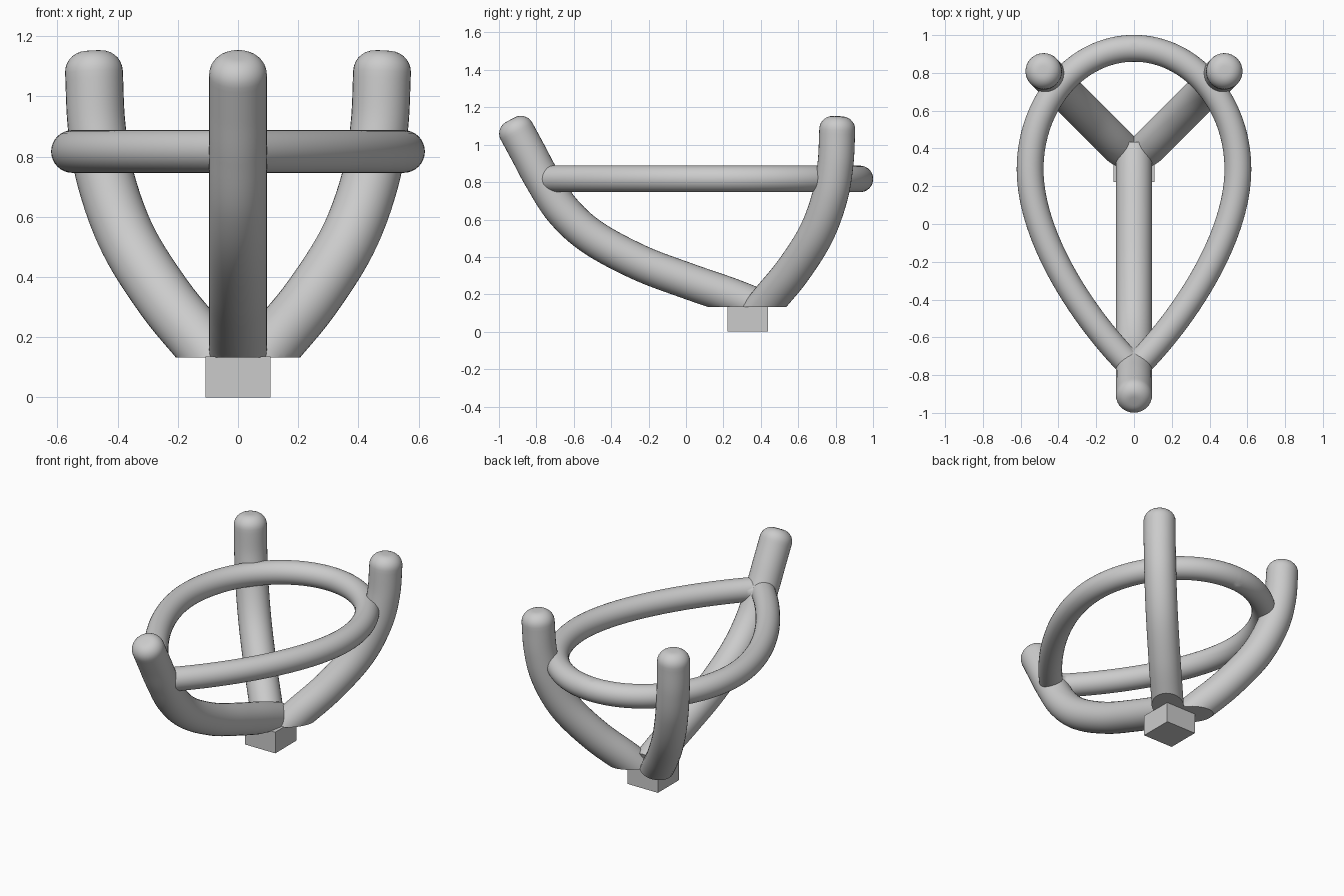
import bpy, bmesh, math
from mathutils import Vector, Matrix
from mathutils.geometry import interpolate_bezier

if "Cube" in bpy.data.objects:
    bpy.data.objects.remove(bpy.data.objects["Cube"])

HUB_Y, HUB_TOP = 0.33, 0.135


def spline(pts, steps=8):
    """Smooth curve through all points (Catmull-Rom as bezier pieces)."""
    p = [Vector(q) for q in pts]
    p = [2 * p[0] - p[1]] + p + [2 * p[-1] - p[-2]]
    out = []
    for a, b, c, d in zip(p, p[1:], p[2:], p[3:]):
        out += interpolate_bezier(b, b + (c - a) / 6, c - (d - b) / 6, c, steps + 1)[:-1]
    return out + [p[-2]]


def sweep(path, radius, normal, fillet=0.0, sides=32):
    """Round tube along a planar path; the far end may get a rounded cap."""
    bm = bmesh.new()
    stations = []
    for i, p in enumerate(path):
        t = (path[min(i + 1, len(path) - 1)] - path[max(i - 1, 0)]).normalized()
        stations.append((p, t, radius))
    if fillet:
        end, dirn = path[-1], t
        for k in range(1, 8):
            a = k / 7 * math.pi / 2
            stations.append((end + dirn * fillet * math.sin(a), dirn,
                             radius - fillet * (1 - math.cos(a))))
    rings = []
    for p, t, r in stations:
        side = t.cross(normal)
        rings.append([bm.verts.new(p + r * (math.cos(a) * normal + math.sin(a) * side))
                      for a in (2 * math.pi * j / sides for j in range(sides))])
    for A, B in zip(rings, rings[1:]):
        for j in range(sides):
            k = (j + 1) % sides
            bm.faces.new((A[j], A[k], B[k], B[j]))
    if fillet:
        bm.faces.new(rings[-1])
        bm.faces.new(rings[0])
    return bm


def cut(bm, co, no, fill=False):
    """Remove everything on the positive side of a plane."""
    geom = bm.verts[:] + bm.edges[:] + bm.faces[:]
    res = bmesh.ops.bisect_plane(bm, geom=geom, dist=1e-5, plane_co=co,
                                 plane_no=no, clear_outer=True)
    if fill:
        edges = [e for e in res["geom_cut"] if isinstance(e, bmesh.types.BMEdge)]
        bmesh.ops.holes_fill(bm, edges=edges, sides=0)


def finish(name, bm):
    bmesh.ops.recalc_face_normals(bm, faces=bm.faces)
    me = bpy.data.meshes.new(name)
    bm.to_mesh(me)
    bm.free()
    ob = bpy.data.objects.new(name, me)
    bpy.context.collection.objects.link(ob)
    bpy.ops.object.select_all(action='DESELECT')
    bpy.context.view_layer.objects.active = ob
    ob.select_set(True)
    bpy.ops.object.shade_smooth_by_angle(angle=math.radians(35))
    return ob


def prong(name, profile, angle):
    """Curved prong: profile in (distance from hub, height), turned about the hub."""
    bm = sweep(spline([(r, 0, z) for r, z in profile]), 0.096, Vector((0, 1, 0)), 0.07)
    cut(bm, (0, 0, HUB_TOP - 0.003), (0, 0, -1), True)
    bm.transform(Matrix.Translation((0, HUB_Y, 0)) @ Matrix.Rotation(math.radians(angle), 4, 'Z'))
    return finish(name, bm)


# Three prongs: a long one at the front, two short ones at the back
long_profile = [(-0.07, 0.128), (0.1, 0.195), (0.325, 0.273), (0.58, 0.37), (0.83, 0.505),
                (0.99, 0.65), (1.1, 0.82), (1.17, 0.95), (1.236, 1.072)]
short_profile = [(0.02, 0.04), (0.16, 0.17), (0.34, 0.325), (0.515, 0.52), (0.62, 0.72),
                 (0.664, 0.9), (0.677, 1.082)]
prong("front_prong", long_profile, -90)
prong("back_right_prong", short_profile, 45)
prong("back_left_prong", short_profile, 135)

# Egg-shaped ring: one half swept, trimmed at the centre and mirrored
zr = 0.817
bez = [[(0, 0.93), (0.304, 0.93), (0.55, 0.643), (0.55, 0.29)],
       [(0.55, 0.29), (0.55, -0.08), (0.25, -0.52), (0, -0.765)]]
path = [Vector((-0.05, 0.93, zr))]
for curve in bez:
    seg = interpolate_bezier(*[Vector((*q, zr)) for q in curve], 33)
    path += seg[:-1]
path += [seg[-1], seg[-1] + (seg[-1] - seg[-2]).normalized() * 0.1]
bm = sweep(path, 0.071, Vector((0, 0, 1)))
cut(bm, (0, 0, 0), (-1, 0, 0))
ring = finish("ring", bm)
mirror = ring.modifiers.new("mirror", 'MIRROR')
mirror.use_clip = True

# Square foot under the hub
bm = bmesh.new()
bmesh.ops.create_cube(bm, size=1, matrix=Matrix.Translation((0, HUB_Y, HUB_TOP / 2))
                      @ Matrix.Diagonal((0.215, 0.215, HUB_TOP, 1)))
finish("foot", bm)
